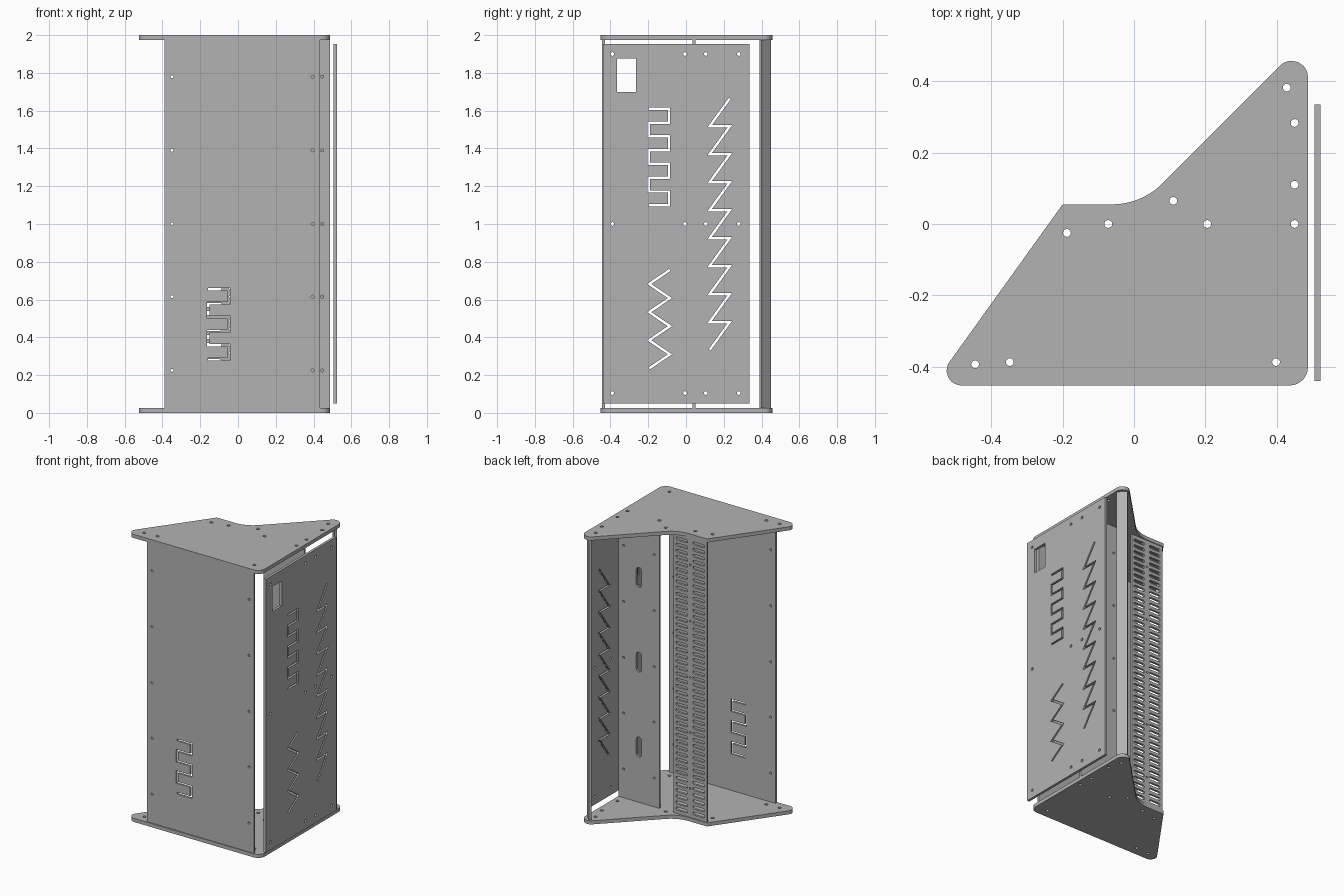
import bpy
from math import sin, cos, tan, pi
from mathutils import Matrix, Vector

if "Cube" in bpy.data.objects:
    bpy.data.objects.remove(bpy.data.objects["Cube"])

GREY = (0.45, 0.45, 0.45, 1)
mat = bpy.data.materials.new("plain grey")
mat.use_nodes = True
mat.diffuse_color = GREY
mat.node_tree.nodes["Principled BSDF"].inputs["Base Color"].default_value = GREY

X, Y, Z = Vector((1, 0, 0)), Vector((0, 1, 0)), Vector((0, 0, 1))
THICK = 0.015
ROWS = (0.225, 0.615, 1.0, 1.39, 1.78)


def rect(x0, x1, y0, y1):
    return [(x0, y0), (x1, y0), (x1, y1), (x0, y1)]


def circle(x, y, r=0.008, n=12):
    return [(x + r * cos(2 * pi * i / n), y + r * sin(2 * pi * i / n)) for i in range(n)]


def slot(x, y, length, r, upright=False, n=6):
    """Round-ended slot centred on x, y."""
    pts = []
    for side in (1, -1):
        for i in range(n + 1):
            a = pi * i / n - pi / 2
            px, py = side * (length / 2 - r + r * cos(a)), side * r * sin(a)
            pts.append((x - py, y + px) if upright else (x + px, y + py))
    return pts


def rounded(corners, n=10):
    """Polygon whose corners (x, y, radius) are filleted."""
    pts = []
    for i, (x, y, r) in enumerate(corners):
        p = Vector((x, y))
        a = (Vector(corners[i - 1][:2]) - p).normalized()
        b = (Vector(corners[(i + 1) % len(corners)][:2]) - p).normalized()
        half = a.angle(b) / 2
        centre = p + (a + b).normalized() * r / sin(half)
        start = p + a * r / tan(half) - centre
        end = p + b * r / tan(half) - centre
        for k in range(n + 1):
            d = start.lerp(end, k / n).normalized() * r
            pts.append(tuple(centre + d))
    return pts


def stroke(path, width=0.013):
    """Closed outline around an open path, with mitred corners."""
    path = [Vector(p) for p in path]
    left, right = [], []
    for i, p in enumerate(path):
        d1 = (p - path[max(i - 1, 0)]).normalized()
        d2 = (path[min(i + 1, len(path) - 1)] - p).normalized()
        n1, n2 = Vector((-d1.y, d1.x)), Vector((-d2.y, d2.x))
        m = (n1 + n2).normalized()
        off = m * (width / 2) / max(m.dot(n1), m.dot(n2), 0.3)
        left.append(tuple(p + off))
        right.append(tuple(p - off))
    return left + right[::-1]


def meander(x0, x1, top, step, levels):
    path = []
    for i in range(levels):
        row = [(x0, top - i * step), (x1, top - i * step)]
        path += row if i % 2 == 0 else row[::-1]
    return stroke(path)


def sheet(name, origin, u, v, outline, holes, thick=THICK):
    """Flat sheet in the u, v plane with holes cut through it."""
    curve = bpy.data.curves.new(name, "CURVE")
    curve.dimensions = "2D"
    curve.fill_mode = "BOTH"
    curve.extrude = thick / 2
    for loop in [outline] + holes:
        s = curve.splines.new("POLY")
        s.points.add(len(loop) - 1)
        for point, (x, y) in zip(s.points, loop):
            point.co = (x, y, 0, 1)
        s.use_cyclic_u = True
    temp = bpy.data.objects.new(name + "_curve", curve)
    bpy.context.collection.objects.link(temp)
    graph = bpy.context.evaluated_depsgraph_get()
    mesh = bpy.data.meshes.new_from_object(temp.evaluated_get(graph))
    bpy.data.objects.remove(temp)
    mesh.materials.clear()
    mesh.materials.append(mat)
    mesh.shade_flat()
    obj = bpy.data.objects.new(name, mesh)
    bpy.context.collection.objects.link(obj)
    frame = Matrix((u, v, u.cross(v))).transposed().to_4x4()
    obj.matrix_world = Matrix.Translation(origin) @ frame
    return obj


# End plates with bracket holes
plate_outline = rounded([(-0.564, -0.452, 0.041), (0.487, -0.452, 0.05), (0.487, 0.521, 0.045),
                         (0.021, 0.055, 0.2), (-0.2, 0.055, 0.01)])
plate_holes = [circle(x, y, 0.011) for x, y in (
    (-0.445, -0.393), (-0.348, -0.387), (0.398, -0.387), (-0.188, -0.025), (-0.072, 0), (0.205, 0),
    (0.45, 0), (0.11, 0.065), (0.45, 0.11), (0.45, 0.283), (0.428, 0.382))]
for name, z in (("bottom_plate", 0.0125), ("top_plate", 1.9875)):
    sheet(name, (0, 0, z), X, Y, plate_outline, plate_holes, 0.025)

# Front panel with a meander cut-out
holes = [circle(x, z) for x in (-0.35, 0.395) for z in ROWS]
holes.append(meander(-0.158, -0.05, 0.655, 0.074, 6))
sheet("front_panel", (0, -0.4375, 0), X, Z, rect(-0.388, 0.433, 0.025, 1.975), holes)

# Side panel with window, meander and two zigzags
holes = [circle(y, z, 0.01) for y in (-0.39, -0.005, 0.105, 0.28) for z in (0.105, 1.0, 1.9)]
holes.append(rect(-0.365, -0.265, 1.7, 1.875))
holes.append(meander(-0.198, -0.09, 1.61, 0.073, 8))
holes.append(stroke([(-0.195 if i % 2 else -0.085, 0.757 - 0.0745 * i) for i in range(8)]))
saw = []
for i in range(9):
    saw += [(0.232, 1.665 - 0.148 * i), (0.125, 1.517 - 0.148 * i)]
holes.append(stroke(saw))
sheet("side_panel", (0.514, 0, 0), Y, Z, rect(-0.44, 0.335, 0.05, 1.952), holes, 0.018)

# Inner panel with three hand slots
holes = [circle(x, z) for x in (0.21, 0.446) for z in ROWS]
holes += [slot(0.328, z, 0.14, 0.02, True) for z in (0.41, 1.0, 1.59)]
sheet("inner_panel", (0, 0.0425, 0), X, Z, rect(0.17, 0.486, 0.025, 1.975), holes)

# Vent panel with two columns of slots
holes = [circle(-0.067, z, 0.007) for z in ROWS]
holes += [slot(x, 0.06 + 0.0427 * i, 0.09, 0.0105) for x in (-0.132, -0.002) for i in range(45)]
sheet("vent_panel", (0, 0.0425, 0), X, Z, rect(-0.195, 0.06, 0.025, 1.975), holes)

# Narrow strip across the rear corner
across = Vector((-1, 1, 0)).normalized()
sheet("rear_strip", (0.4517, 0.4197, 0), across, Z, rect(-0.036, 0.036, 0.025, 1.975), [])
